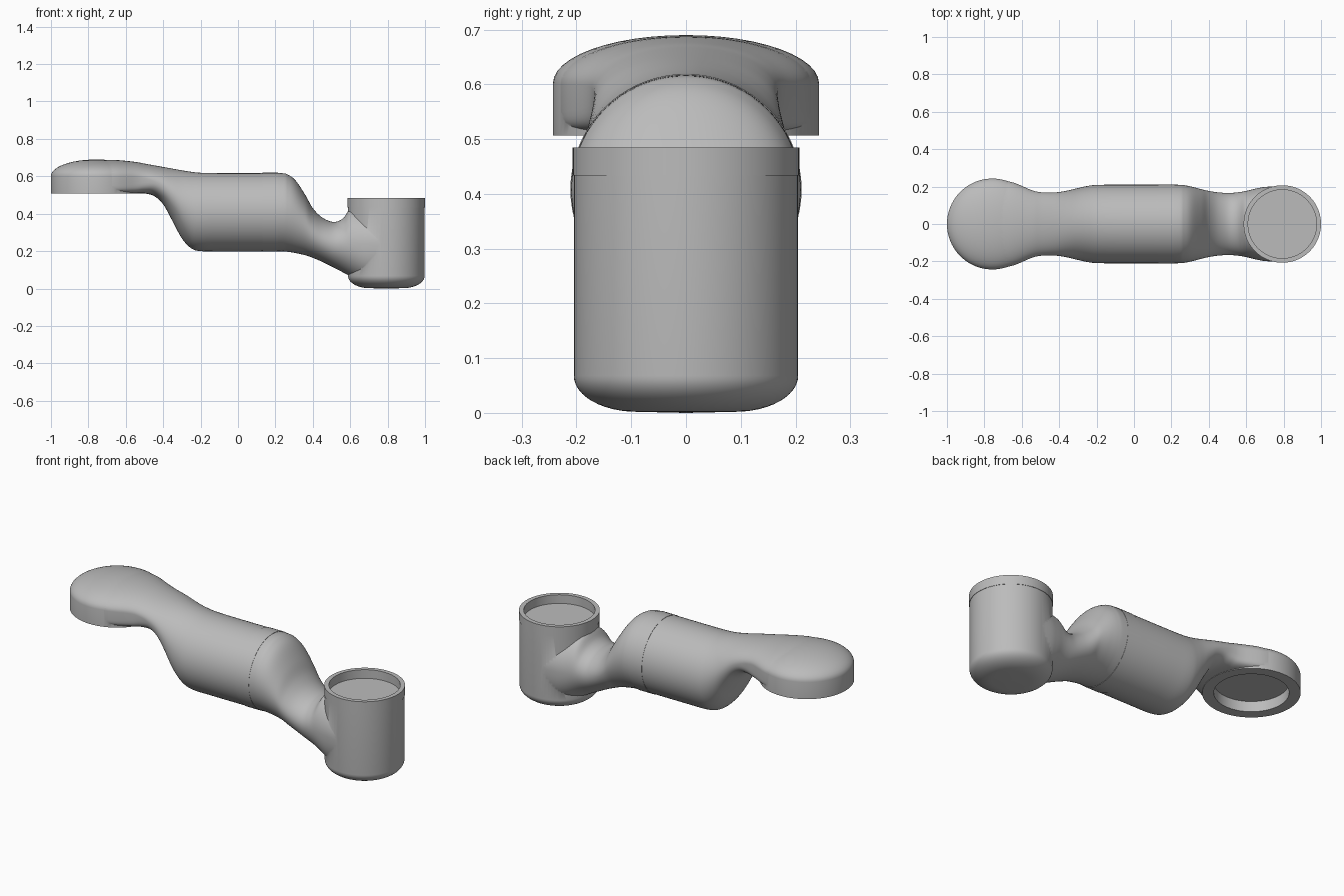
import bpy, bmesh, math
from mathutils import Vector

cube = bpy.data.objects.get("Cube")
if cube:
    bpy.data.objects.remove(cube)

grey = bpy.data.materials.new("satin grey")
grey.use_nodes = True
COLOUR = (0.5, 0.5, 0.5, 1)
grey.diffuse_color = COLOUR
grey.node_tree.nodes["Principled BSDF"].inputs["Base Color"].default_value = COLOUR


def skin(name, rings, closed=False):
    """Bridge equal rings of points; cap both ends unless the rings close up."""
    bm = bmesh.new()
    loops = [[bm.verts.new(p) for p in ring] for ring in rings]
    pairs = list(zip(loops, loops[1:]))
    if closed:
        pairs.append((loops[-1], loops[0]))
    else:
        bm.faces.new(loops[0])
        bm.faces.new(loops[-1])
    for a, b in pairs:
        for i in range(len(a)):
            j = (i + 1) % len(a)
            bm.faces.new((a[i], a[j], b[j], b[i]))
    bmesh.ops.recalc_face_normals(bm, faces=bm.faces)
    mesh = bpy.data.meshes.new(name)
    bm.to_mesh(mesh)
    bm.free()
    mesh.materials.append(grey)
    obj = bpy.data.objects.new(name, mesh)
    bpy.context.collection.objects.link(obj)
    return obj


def lathe(name, x, profile, closed=False, sides=96):
    """Turn (radius, z) points about the vertical axis at x."""
    turns = [math.tau * i / sides for i in range(sides)]
    return skin(name, [[(x + r * math.cos(t), r * math.sin(t), z) for t in turns]
                       for r, z in profile], closed)


def arc(r0, r1, z0, z1, steps=12):
    """Quarter ellipse from (r1, z0) to (r0, z1)."""
    return [(r0 + (r1 - r0) * math.cos(math.pi / 2 * k / steps),
             z0 + (z1 - z0) * math.sin(math.pi / 2 * k / steps)) for k in range(steps + 1)]


def spline(points, steps=5):
    """Catmull-Rom interpolation through the stations."""
    out = []
    ext = [points[0]] + points + [points[-1]]
    for a, b, c, d in zip(ext, ext[1:], ext[2:], ext[3:]):
        for k in range(steps):
            t = k / steps
            out.append([q + 0.5 * t * (r - p + t * (2*p - 5*q + 4*r - s + t * (3*(q - r) + s - p)))
                        for p, q, r, s in zip(a, b, c, d)])
    return out + [points[-1]]


def section(x, low, mid, top, width, power, sides=72):
    """Rounded cross-section whose lower half grows squarer with power."""
    ring = []
    for i in range(sides):
        c, s = math.cos(math.tau * i / sides), math.sin(math.tau * i / sides)
        n = 2 / power if s < 0 else 1
        y = math.copysign(abs(c) ** n, c) * width
        z = mid + math.copysign(abs(s) ** n, s) * ((top - mid) if s > 0 else (mid - low))
        ring.append((x, y, z))
    return ring


def combine(body, other, operation):
    mod = body.modifiers.new(operation.lower(), "BOOLEAN")
    mod.operation, mod.object, mod.solver = operation, other, "EXACT"
    bpy.context.view_layer.objects.active = body
    bpy.ops.object.modifier_apply(modifier=mod.name)
    bpy.data.objects.remove(other)


# Arm stations: x, bottom, widest height, top, half width, lower squareness
stations = [
    (-.757, .509, .600, .688, .240, 8), (-.65, .509, .600, .687, .223, 8),
    (-.55, .509, .598, .677, .182, 6), (-.50, .508, .590, .668, .170, 4),
    (-.45, .495, .575, .659, .168, 2.6), (-.40, .450, .550, .650, .171, 2.2),
    (-.35, .360, .505, .641, .180, 2), (-.30, .268, .455, .632, .192, 2),
    (-.25, .215, .422, .624, .203, 2), (-.20, .200, .410, .619, .209, 2),
    (-.10, .199, .408, .617, .210, 2), (.10, .199, .408, .617, .210, 2),
    (.23, .199, .408, .617, .210, 2), (.27, .196, .403, .607, .207, 2),
    (.31, .189, .385, .575, .199, 2), (.36, .178, .345, .500, .186, 2),
    (.40, .164, .300, .430, .177, 2), (.45, .143, .262, .380, .169, 2),
    (.51, .113, .238, .356, .166, 2), (.56, .087, .236, .374, .170, 2),
    (.60, .066, .240, .425, .177, 2.1), (.65, .041, .240, .428, .189, 2.3),
    (.70, .021, .240, .428, .198, 2.4), (.79, .005, .240, .428, .204, 2.4)]
arm = skin("arm_body", [section(*s) for s in spline(stations)])

# Domed head with a round socket beneath
HEAD, CUP = -.757, .793
head = lathe("head", HEAD, [(.243, .507)] + arc(.002, .243, .602, .69))
combine(arm, head, "UNION")
combine(arm, lathe("socket_cutter", HEAD, [(.186, .4), (.186, .565)]), "DIFFERENCE")

# Upright cup with a softly rounded base
base = [(.002, .0)] + [(r, z) for r, z in reversed(arc(.09, .205, .068, .002))]
combine(arm, lathe("cup", CUP, base + [(.205, .436)]), "UNION")

# Raised rim around the cup
rim = lathe("cup_rim", CUP, [(.183, .434), (.207, .434), (.207, .485), (.183, .485)], True)

# Thin band around the middle joint
turns = [math.tau * i / 72 for i in range(72)]
band = skin("joint_band", [[(x, r * math.cos(t), .408 + r * math.sin(t)) for t in turns]
                           for x, r in ((.13, .208), (.13, .2112), (.215, .2112), (.215, .208))], True)

for obj in (arm, rim, band):
    bpy.ops.object.select_all(action="DESELECT")
    obj.select_set(True)
    bpy.context.view_layer.objects.active = obj
    bpy.ops.object.shade_smooth_by_angle(angle=math.radians(35))
